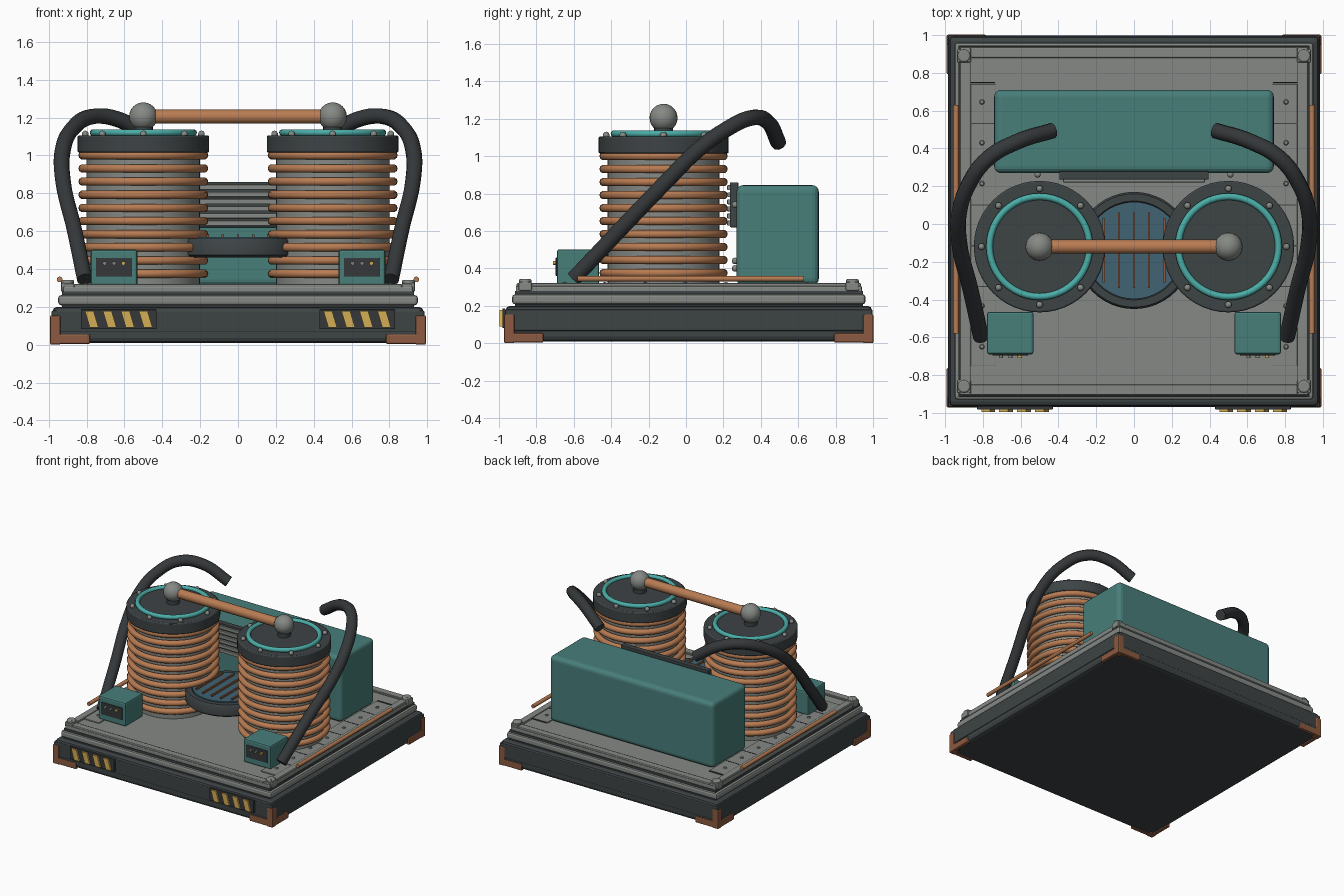
import bpy, bmesh, math
from mathutils import Vector

if "Cube" in bpy.data.objects:
    bpy.data.objects.remove(bpy.data.objects["Cube"])


def material(name, r, g, b):
    m = bpy.data.materials.new(name)
    m.diffuse_color = (r, g, b, 1)
    m.use_nodes = True
    m.node_tree.nodes["Principled BSDF"].inputs["Base Color"].default_value = m.diffuse_color
    return m


DARK = material("dark steel", 0.047, 0.056, 0.059)
RUBBER = material("black rubber", 0.035, 0.039, 0.042)
GREY = material("grey metal", 0.235, 0.25, 0.23)
TEAL = material("teal paint", 0.065, 0.21, 0.195)
BRIGHT = material("bright teal", 0.07, 0.42, 0.39)
COPPER = material("copper", 0.48, 0.20, 0.085)
BROWN = material("brown copper", 0.26, 0.10, 0.05)
YELLOW = material("warning yellow", 0.65, 0.42, 0.09)
BLUE = material("blue glass", 0.05, 0.125, 0.17)


def finish(ob, name, mat, bevel=0, segments=2):
    ob.name = name
    ob.data.materials.append(mat)
    if bevel:
        mod = ob.modifiers.new("bevel", "BEVEL")
        mod.width, mod.segments = bevel, segments
        mod.limit_method, mod.angle_limit = "ANGLE", math.radians(40)
    return ob


def smooth(ob):
    bpy.ops.object.select_all(action="DESELECT")
    ob.select_set(True)
    bpy.context.view_layer.objects.active = ob
    bpy.ops.object.shade_smooth_by_angle(angle=math.radians(40))
    return ob


def box(name, mat, x, y, z, bevel=0, segments=2):
    """Box from three (low, high) ranges."""
    lo, hi = zip(x, y, z)
    bpy.ops.mesh.primitive_cube_add(size=1)
    ob = bpy.context.object
    for v in ob.data.vertices:
        v.co = [lo[i] + (v.co[i] + 0.5) * (hi[i] - lo[i]) for i in range(3)]
    return finish(ob, name, mat, bevel, segments)


def cyl(name, mat, start, end, r, sides=32, bevel=0):
    a, b = Vector(start), Vector(end)
    d = b - a
    bpy.ops.mesh.primitive_cylinder_add(vertices=sides, radius=r, depth=d.length, location=(a + b) / 2,
                                        rotation=d.to_track_quat("Z", "Y").to_euler())
    return smooth(finish(bpy.context.object, name, mat, bevel))


def ball(name, mat, c, r, seg=12, squash=1):
    bpy.ops.mesh.primitive_uv_sphere_add(segments=seg, ring_count=seg // 2, radius=r, location=c)
    ob = bpy.context.object
    ob.scale.z = squash
    return smooth(finish(ob, name, mat))


def torus(name, mat, c, major, minor, sides=48):
    bpy.ops.mesh.primitive_torus_add(major_segments=sides, minor_segments=10, location=c,
                                     major_radius=major, minor_radius=minor)
    return smooth(finish(bpy.context.object, name, mat))


def lathe(name, mat, profile, c, sides=48):
    """Closed (radius, height) loop spun about a vertical axis."""
    bm = bmesh.new()
    rings = [[bm.verts.new((r * math.cos(t), r * math.sin(t), z)) for r, z in profile]
             for t in (2 * math.pi * i / sides for i in range(sides))]
    n = len(profile)
    for i in range(sides):
        p, q = rings[i], rings[(i + 1) % sides]
        for j in range(n):
            bm.faces.new((p[j], q[j], q[(j + 1) % n], p[(j + 1) % n]))
    bmesh.ops.recalc_face_normals(bm, faces=bm.faces)
    me = bpy.data.meshes.new(name)
    bm.to_mesh(me)
    bm.free()
    ob = bpy.data.objects.new(name, me)
    bpy.context.collection.objects.link(ob)
    ob.location = c
    return smooth(finish(ob, name, mat))


YC = 0.015   # centre of the platform in y

# Platform: dark plinth and stepped grey deck
box("plinth", DARK, (-0.98, 0.98), (YC - 0.98, YC + 0.98), (0.01, 0.2), 0.025)
box("plinth_band", DARK, (-0.985, 0.985), (YC - 0.983, YC + 0.983), (0.065, 0.18), 0.008)
box("deck_seam", DARK, (-0.93, 0.93), (YC - 0.93, YC + 0.93), (0.19, 0.28))
box("deck_lower", GREY, (-0.95, 0.95), (YC - 0.945, YC + 0.945), (0.208, 0.262), 0.016)
box("deck_upper", GREY, (-0.925, 0.925), (YC - 0.925, YC + 0.925), (0.27, 0.307), 0.008)

# Raised rails round the deck
for s in (-1, 1):
    box("side_rail", GREY, sorted((s * 0.865, s * 0.92)), (YC - 0.92, YC + 0.92), (0.29, 0.322), 0.006)
    y = YC + s * 0.8925
    box("end_rail", GREY, (-0.865, 0.865), (y - 0.0275, y + 0.0275), (0.29, 0.32), 0.006)
    y = YC + s * 0.86
    box("inner_step", GREY, (-0.865, 0.865), (y - 0.005, y + 0.005), (0.3, 0.313))
    # Service strips with bolts and cross ribs
    box("service_strip", GREY, sorted((s * 0.73, s * 0.865)), (-0.75, 0.74), (0.3, 0.316), 0.003)
    for i in range(7):
        y = -0.65 + i * 0.216
        ball("strip_bolt", GREY, (s * 0.805, y, 0.316), 0.014, 8, 0.8)
        box("strip_rib", DARK, sorted((s * 0.735, s * 0.865)), (y + 0.1, y + 0.106), (0.31, 0.318))
    # Copper side conduit
    cyl("side_conduit", COPPER, (s * 0.942, -0.58, 0.345), (s * 0.942, 0.63, 0.345), 0.015, 12)
    # Corner posts and copper corner guards
    for t in (-1, 1):
        cx, cy = s * 0.9, YC + t * 0.875
        box("corner_block", GREY, (cx - 0.036, cx + 0.036), (cy - 0.036, cy + 0.036), (0.28, 0.327), 0.008)
        cyl("corner_post", GREY, (cx, cy, 0.3), (cx, cy, 0.343), 0.034, 12, 0.008)

        def guard(name, dx, dy, z0, z1):
            ox, oy = s * 0.992, YC + t * 0.987
            box(name, BROWN, sorted((ox, ox - s * dx)), sorted((oy, oy - t * dy)), (z0, z1), 0.008)
        guard("corner_guard", 0.055, 0.055, 0.0, 0.155)
        guard("guard_foot_x", 0.21, 0.03, 0.003, 0.055)
        guard("guard_foot_y", 0.03, 0.21, 0.003, 0.055)

# Warning plates with slanted stripes on the front
for s in (-1, 1):
    box("warning_plate", RUBBER, (s * 0.63 - 0.2, s * 0.63 + 0.2), (-0.982, -0.965), (0.082, 0.185), 0.003)
    for i in range(4):
        x = s * 0.63 - 0.1425 + i * 0.095
        ob = box("warning_stripe", YELLOW, (x - 0.023, x + 0.023), (-0.996, -0.98), (0.09, 0.177))
        for v in ob.data.vertices:
            v.co.x -= (v.co.z - 0.134) * 0.3

# Twin coils
CY = -0.12
for s in (-1, 1):
    x = s * 0.5
    cyl("coil_core", GREY, (x, CY, 0.3), (x, CY, 1.03), 0.3, 40)
    for i in range(10):
        torus("coil_winding", COPPER, (x, CY, 0.375 + i * 0.0695), 0.32, 0.023)
    cyl("coil_cap", DARK, (x, CY, 1.015), (x, CY, 1.105), 0.348, 48, 0.008)
    cyl("cap_disc", DARK, (x, CY, 1.1), (x, CY, 1.118), 0.26, 48)
    torus("glow_ring", BRIGHT, (x, CY, 1.12), 0.265, 0.018)
    for i in range(8):
        a = i * math.pi / 4
        ball("cap_bolt", GREY, (x + 0.307 * math.cos(a), CY + 0.307 * math.sin(a), 1.112), 0.019, 10)
    cyl("terminal_neck", DARK, (x, CY, 1.1), (x, CY, 1.16), 0.05, 20)
    ball("terminal_ball", GREY, (x, CY, 1.205), 0.075, 24)
cyl("terminal_bar", COPPER, (-0.5, CY, 1.205), (0.5, CY, 1.205), 0.037, 24)

# Round vent between the coils
VENT = (0, -0.14, 0)
lathe("vent_rim", DARK, [(0.25, 0.46), (0.29, 0.46), (0.31, 0.475), (0.31, 0.55),
                         (0.3, 0.562), (0.262, 0.562), (0.25, 0.55)], VENT)
cyl("vent_glass", BLUE, (0, -0.14, 0.46), (0, -0.14, 0.568), 0.257, 48)
for i in range(-2, 3):
    x = i * 0.08
    h = 0.2 if abs(i) < 2 else 0.17
    box("vent_bar", BROWN, (x - 0.006, x + 0.006), (-0.14 - h, -0.14 + h), (0.56, 0.582))

# Rear cabinet with louvre and low fixings
box("rear_cabinet", TEAL, (-0.74, 0.74), (0.27, 0.71), (0.31, 0.845), 0.035, 4)
box("louvre_frame", DARK, (-0.395, 0.395), (0.235, 0.28), (0.62, 0.86), 0.005)
for i in range(6):
    z = 0.642 + i * 0.038
    box("louvre_slat", GREY, (-0.375, 0.375), (0.22, 0.245), (z - 0.013, z + 0.013), 0.004)
for s in (-1, 1):
    for z in (0.4, 0.44, 0.74):
        ball("cabinet_bolt", GREY, (s * 0.51, 0.262, z), 0.018, 10)

# Front control boxes with indicator lamps
for s in (-1, 1):
    x = s * 0.655
    box("control_box", TEAL, (x - 0.123, x + 0.123), (-0.69, -0.465), (0.31, 0.502), 0.012)
    box("control_panel", RUBBER, (x - 0.095, x + 0.095), (-0.697, -0.685), (0.36, 0.458), 0.003)
    for i in range(3):
        lx = x - 0.05 + i * 0.05
        cyl("indicator_lamp", YELLOW if i == 2 else GREY, (lx, -0.69, 0.43), (lx, -0.71, 0.43), 0.011, 10)

# Bent cables rising from the control boxes
PATH = [(0.81, -0.6, 0.345), (0.865, -0.35, 0.61), (0.925, -0.1, 0.87), (0.925, 0.06, 1.03),
        (0.875, 0.21, 1.14), (0.77, 0.35, 1.205), (0.62, 0.435, 1.185), (0.43, 0.495, 1.07)]
for s in (-1, 1):
    cu = bpy.data.curves.new("cable", "CURVE")
    cu.dimensions = "3D"
    cu.bevel_depth, cu.bevel_resolution, cu.resolution_u = 0.042, 3, 6
    cu.use_fill_caps = True
    sp = cu.splines.new("BEZIER")
    sp.bezier_points.add(len(PATH) - 1)
    for p, (x, y, z) in zip(sp.bezier_points, PATH):
        p.co = (s * x, y, z)
        p.handle_left_type = p.handle_right_type = "AUTO"
    ob = bpy.data.objects.new("cable", cu)
    bpy.context.collection.objects.link(ob)
    cu.materials.append(RUBBER)
